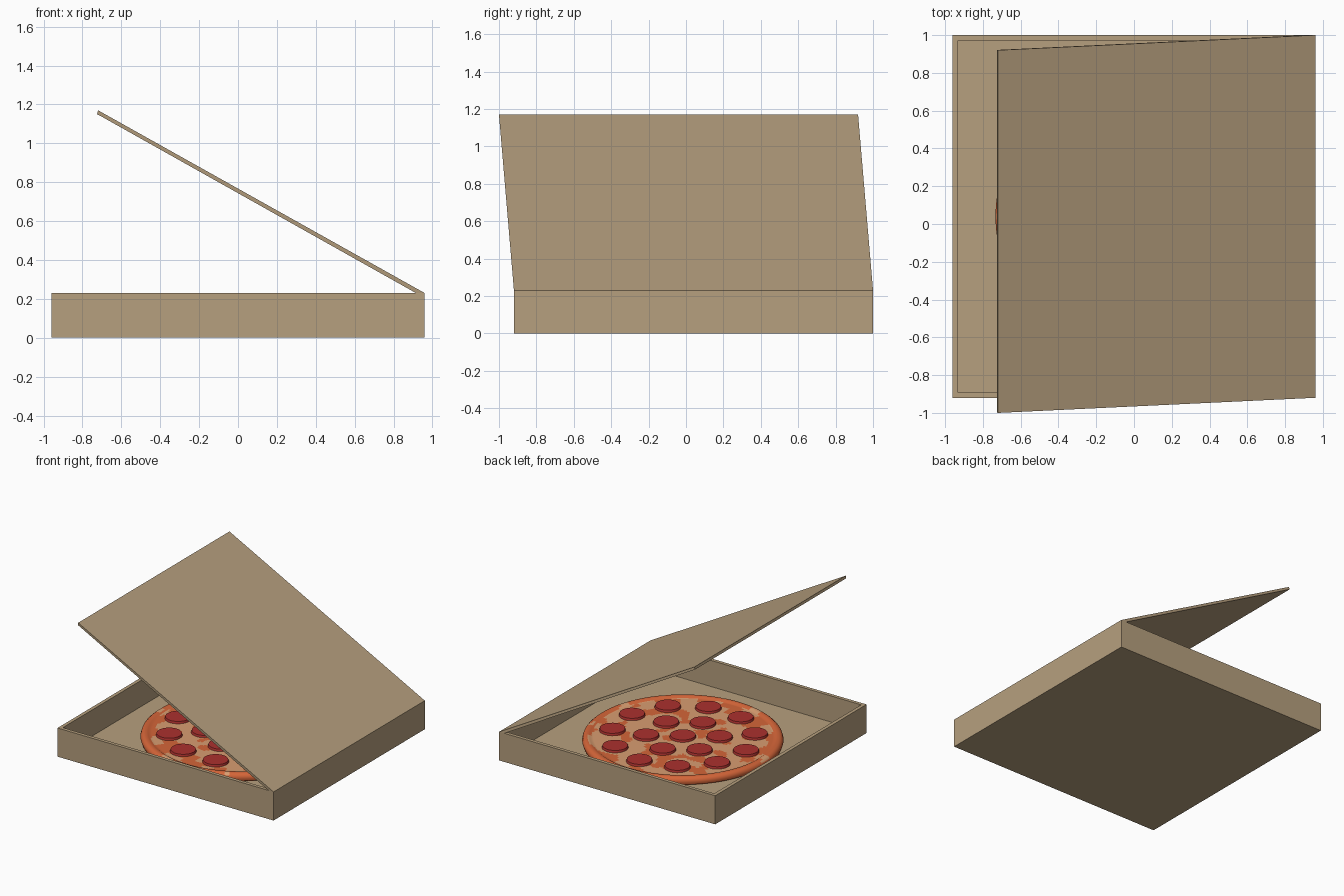
import bpy, bmesh, math
from mathutils import Vector, noise

if "Cube" in bpy.data.objects:
    bpy.data.objects.remove(bpy.data.objects["Cube"])


def material(name, rgb):
    m = bpy.data.materials.new(name)
    m.diffuse_color = (*rgb, 1)
    m.use_nodes = True
    m.node_tree.nodes["Principled BSDF"].inputs["Base Color"].default_value = m.diffuse_color
    return m


CARD = material("cardboard", (0.47, 0.35, 0.21))
SAUCE = material("orange_sauce", (0.66, 0.13, 0.04))
CHEESE = material("cheese", (0.69, 0.34, 0.165))
MEAT = material("pepperoni_red", (0.41, 0.03, 0.027))


def finish(name, bm, mats, smooth=None):
    bmesh.ops.recalc_face_normals(bm, faces=bm.faces)
    me = bpy.data.meshes.new(name)
    bm.to_mesh(me)
    bm.free()
    ob = bpy.data.objects.new(name, me)
    bpy.context.collection.objects.link(ob)
    for m in mats:
        me.materials.append(m)
    if smooth:
        bpy.ops.object.select_all(action='DESELECT')
        ob.select_set(True)
        bpy.context.view_layer.objects.active = ob
        bpy.ops.object.shade_smooth_by_angle(angle=math.radians(smooth))
    return ob


# Open tray: block with inset top pushed down to the floor
HX, Y0, Y1, H, WALL, FLOOR = 0.96, -0.92, 1.0, 0.23, 0.04, 0.02
bm = bmesh.new()
bmesh.ops.create_cube(bm, size=1)
for v in bm.verts:
    v.co = (v.co.x * 2 * HX, Y0 if v.co.y < 0 else Y1, H if v.co.z > 0 else 0)
top = max(bm.faces, key=lambda f: f.calc_center_median().z)
bmesh.ops.inset_region(bm, faces=[top], thickness=WALL)
inner = bmesh.ops.extrude_face_region(bm, geom=[top])
bmesh.ops.delete(bm, geom=[top], context='FACES_ONLY')
for v in inner["geom"]:
    if isinstance(v, bmesh.types.BMVert):
        v.co.z = FLOOR
finish("box_tray", bm, [CARD])

# Lid: thin wedge profile, swung slightly sideways towards its free edge
profile = [(HX, H), (-0.72, 1.17), (-0.725, 1.15), (-0.715, 1.145), (0.915, H)]
bm = bmesh.new()
sides = []
for y in (Y0, Y1):
    sides.append([bm.verts.new((x, y - 0.08 * (z - H) / 0.94, z)) for x, z in profile])
    bm.faces.new(sides[-1])
for i in range(len(profile)):
    j = (i + 1) % len(profile)
    bm.faces.new((sides[0][i], sides[0][j], sides[1][j], sides[1][i]))
finish("box_lid", bm, [CARD])

# Pizza: lathed disc with raised rim, blotched sauce and cheese
CY, SEG = 0.04, 128
rings = [(0.70, FLOOR), (0.727, 0.035), (0.733, 0.055), (0.727, 0.075), (0.712, 0.088),
         (0.695, 0.091), (0.678, 0.088), (0.665, 0.08)]
rings += [(0.65 - 0.02 * k, 0.08) for k in range(32)]
bm = bmesh.new()
loops = [[bm.verts.new((r * math.cos(2 * math.pi * s / SEG), CY + r * math.sin(2 * math.pi * s / SEG), z))
          for s in range(SEG)] for r, z in rings]
for a, b in zip(loops, loops[1:]):
    for s in range(SEG):
        t = (s + 1) % SEG
        bm.faces.new((a[s], a[t], b[t], b[s]))
bm.faces.new(loops[-1])
bm.faces.new(loops[0])
for f in bm.faces:
    c = f.calc_center_median()
    r = math.hypot(c.x, c.y - CY)
    n = noise.noise(Vector((c.x * 9, c.y * 9, 3.7)))
    limit = -0.3 if r > 0.665 else 0.16
    f.material_index = 0 if n > limit or c.z < 0.07 else 1
finish("pizza", bm, [SAUCE, CHEESE], 40)


# Pepperoni: one in the middle and two rings around it
def pepperoni(name, x, y):
    bm = bmesh.new()
    bmesh.ops.create_cone(bm, cap_ends=True, segments=32, radius1=0.098, radius2=0.092, depth=0.022)
    bmesh.ops.translate(bm, verts=bm.verts, vec=(x, y, 0.086))
    finish(name, bm, [MEAT], 40)


for ring, (count, radius, start) in enumerate([(1, 0, 0), (6, 0.268, 32), (11, 0.525, 22.5)]):
    for k in range(count):
        a = math.radians(start + 360 * k / count)
        pepperoni(f"pepperoni_{ring}_{k}", radius * math.cos(a), CY + radius * math.sin(a))
